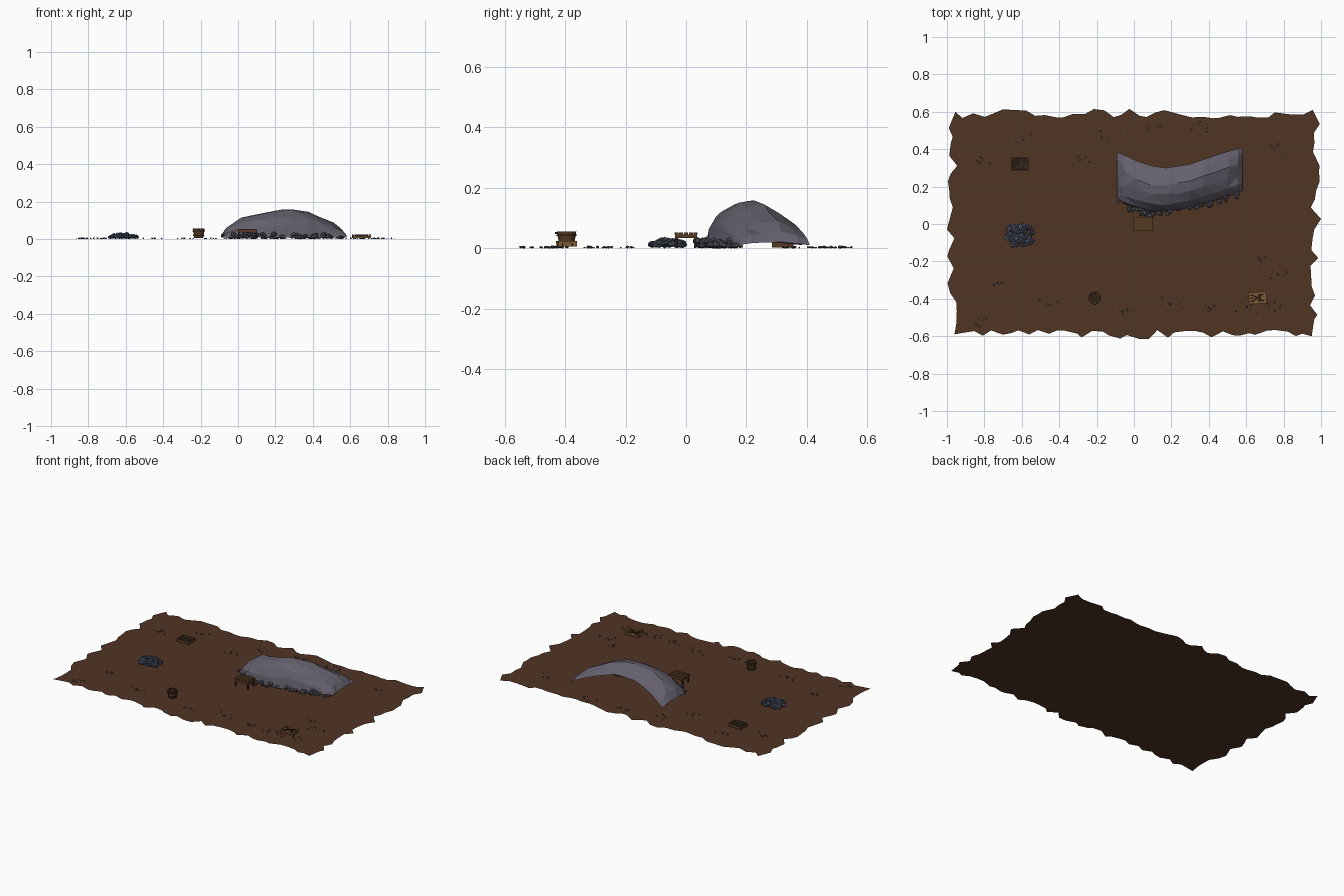
import bpy, bmesh, math, random
from mathutils import Vector, Matrix

random.seed(7)
cube = bpy.data.objects.get("Cube")
if cube:
    bpy.data.objects.remove(cube, do_unlink=True)


def material(name, r, g, b):
    m = bpy.data.materials.new(name)
    m.use_nodes = True
    m.diffuse_color = (r, g, b, 1)
    m.node_tree.nodes["Principled BSDF"].inputs["Base Color"].default_value = (r, g, b, 1)
    return m


EARTH = material("earth brown", .08, .035, .017)
ROCK = material("purple grey rock", .125, .115, .15)
RUBBLE = material("rubble grey", .09, .085, .11)
ORE = material("blue grey ore", .075, .085, .13)
PEBBLE = material("pebble grey", .085, .08, .075)
WOOD = material("brown wood", .09, .042, .016)
DARK = material("dark wood", .03, .015, .008)
PALE = material("pale wood", .22, .10, .035)


def finish(bm, name, mat, loc=(0, 0, 0), turn=0):
    mesh = bpy.data.meshes.new(name)
    bm.to_mesh(mesh)
    bm.free()
    mesh.materials.append(mat)
    ob = bpy.data.objects.new(name, mesh)
    ob.location = loc
    ob.rotation_euler.z = turn
    bpy.context.collection.objects.link(ob)
    return ob


def add_box(bm, centre, size, turn=0):
    m = Matrix.Translation(centre) @ Matrix.Rotation(turn, 4, 'Z') @ Matrix.Diagonal((*size, 1))
    bmesh.ops.create_cube(bm, size=1, matrix=m)


def boxes(name, mat, parts, loc, turn=0):
    bm = bmesh.new()
    for p in parts:
        add_box(bm, *p)
    return finish(bm, name, mat, loc, turn)


def add_stone(bm, centre, r, squash=.75):
    m = Matrix.Translation(centre) @ Matrix.Rotation(random.uniform(0, 6), 4, 'Z')
    new = bmesh.ops.create_icosphere(bm, subdivisions=1, radius=1)["verts"]
    stretch = random.uniform(.8, 1.25)
    for v in new:
        v.co *= r * random.uniform(.78, 1.1)
        v.co.x *= stretch
        v.co.z *= squash
        v.co = m @ v.co


# Ground sheet with a torn edge
def torn(n, low, high):
    vals = [random.uniform(low, high) for _ in range(n)]
    vals[n // 2] = high
    return vals


bm = bmesh.new()
outline = []
long_n, short_n = 38, 22
for side, (n, low, high) in enumerate([(long_n, .565, .615), (short_n, .94, 1)] * 2):
    half = .93 if side % 2 == 0 else .55
    for i, d in enumerate(torn(n, low, high)):
        t = -half + 2 * half * (i + random.uniform(.2, .8)) / n
        p = [(t, -d), (d, t), (-t, d), (-d, -t)][side]
        outline.append(bm.verts.new((*p, 0)))
    corner = [(.95, -.6), (.955, .61), (-.955, .6), (-.96, -.59)][side]
    outline.append(bm.verts.new((*corner, 0)))
face = bm.faces.new(outline)
bmesh.ops.triangulate(bm, faces=[face])
finish(bm, "ground", EARTH)

# Rock outcrop: open shell, stations of (x, front y, back y, crown z, back rim z)
stations = [
    (-.09, .14, .385, .02, .01), (-.055, .11, .37, .065, .025), (.02, .08, .335, .115, .05),
    (.1, .065, .31, .135, .07), (.17, .07, .30, .148, .09), (.24, .075, .31, .158, .1),
    (.30, .09, .32, .161, .105), (.37, .105, .345, .145, .09), (.43, .125, .365, .12, .075),
    (.50, .15, .388, .088, .05), (.55, .165, .402, .055, .03), (.58, .18, .41, .02, .01)]
bm = bmesh.new()
rows = []
for k, (x, front, back, crown, rim) in enumerate(stations):
    w = back - front
    inner = 0 < k < len(stations) - 1
    row = []
    for t, h in [(0, 0), (.05, .42), (.17, .74), (.38, .93), (.62, 1), (.82, .95)]:
        wob = random.uniform(-.012, .012) if inner and 0 < t else 0
        z = .008 + (crown - .008) * min(1, h + wob * 4)
        if t == .82:
            z = max(rim, .45 * crown + .55 * rim)
        row.append(bm.verts.new((x + wob, front + w * t + wob * .8, z)))
    row.append(bm.verts.new((x, back, rim)))
    rows.append(row)
for a, b in zip(rows, rows[1:]):
    for i in range(len(a) - 1):
        bm.faces.new((a[i], b[i], b[i + 1], a[i + 1]))
bmesh.ops.triangulate(bm, faces=bm.faces[:])
finish(bm, "rock_outcrop", ROCK)

# Rubble along the foot of the outcrop
bm = bmesh.new()
for k in range(85):
    x = random.uniform(-.085, .56)
    base = .13 - .075 * math.sin(math.pi * min(1, (x + .09) / .4)) if x < .11 else .055 + (x - .11) * .24
    r = random.uniform(.008, .02)
    add_stone(bm, (x, base + random.uniform(-.02, .025), r * .7 + random.choice((0, 0, .012))), r)
finish(bm, "outcrop_rubble", RUBBLE)

# Heap of ore
bm = bmesh.new()
for k in range(110):
    a, d = random.uniform(0, 6.28), math.sqrt(random.random())
    r = random.uniform(.009, .015)
    z = r * .7 + .024 * (1 - d) ** .6 * random.random()
    add_stone(bm, (-.61 + .08 * d * math.cos(a), -.06 + .063 * d * math.sin(a), z), r)
finish(bm, "ore_heap", ORE)

# Loose pebbles in clusters near the borders
clusters = [(-.83, .33), (-.82, -.52), (-.6, .46), (-.45, -.42), (-.15, .47), (.1, .52), (.37, .52),
            (.74, .41), (.77, -.27), (.66, -.18), (.22, -.43), (.4, -.45), (.55, -.45), (.75, -.44),
            (-.05, -.46), (-.72, -.33), (.64, -.45), (-.27, .34)]
bm = bmesh.new()
for cx, cy in clusters:
    for k in range(7):
        r = random.uniform(.003, .007)
        add_stone(bm, (cx + random.gauss(0, .03), cy + random.gauss(0, .018), r * .6), r)
finish(bm, "loose_pebbles", PEBBLE)

# Slatted table beside the outcrop
spot = (.05, 0, 0)
boxes("table_slats", WOOD, [((0, -.032 + .016 * i, .049), (.104, .0135, .006)) for i in range(5)], spot)
boxes("table_frame", WOOD, [((s * .047, 0, .04), (.008, .074, .012)) for s in (-1, 1)]
      + [((0, s * .034, .04), (.1, .006, .012)) for s in (-1, 1)], spot)
boxes("table_legs", DARK, [((s * .045, t * .031, .018), (.008, .008, .036))
                           for s in (-1, 1) for t in (-1, 1)], spot)

# Wooden bucket: outer wall, inner wall and floor in one lathe, then hoops
def lathe(name, mat, profile, loc, n=12):
    bm = bmesh.new()
    rings = [[bm.verts.new((r * math.cos(2 * math.pi * i / n), r * math.sin(2 * math.pi * i / n), z))
              for i in range(n)] for r, z in profile]
    for a, b in zip(rings, rings[1:]):
        for i in range(n):
            j = (i + 1) % n
            bm.faces.new((a[i], a[j], b[j], b[i]))
    bm.faces.new(rings[-1])
    return finish(bm, name, mat, loc)


spot = (-.21, -.395, 0)
lathe("bucket", WOOD, [(.024, .006), (.032, .055), (.026, .055), (.021, .014)], spot)
for z in (.018, .043):
    r = .0255 + (z - .006) * .16
    lathe("bucket_hoop", DARK, [(r, z - .003), (r + .0015, z - .003), (r + .0025, z + .003), (r - .003, z + .003)],
          spot).data.polygons[-1].hide = False
boxes("bucket_handle", DARK, [((0, -.034, .05), (.012, .008, .006))], spot)
# Dark floor sits above the hoop covers
lathe("bucket_inside", DARK, [(.026, .0475), (.0265, .049)], spot)

# Pale crate lid with a dark cross
spot, turn = (.66, -.395, 0), .06
boxes("pale_crate_boards", PALE, [((0, -.024 + .016 * i, .011), (.096, .015, .01)) for i in range(4)], spot, turn)
boxes("pale_crate_rims", PALE, [((s * .044, 0, .019), (.008, .064, .008)) for s in (-1, 1)], spot, turn)
boxes("crate_cross", DARK, [((0, 0, .02), (.075, .01, .007), s * .55) for s in (-1, 1)], spot, turn)

# Shallow tray filled with stones
spot = (-.61, .32, 0)
boxes("tray_sides", WOOD, [((s * .042, 0, .012), (.007, .07, .02)) for s in (-1, 1)]
      + [((0, s * .0325, .012), (.091, .006, .02)) for s in (-1, 1)], spot)
boxes("tray_floor", DARK, [((0, 0, .006), (.08, .06, .006))], spot)
bm = bmesh.new()
for k in range(16):
    add_stone(bm, (random.uniform(-.033, .033), random.uniform(-.024, .024), .012), random.uniform(.005, .008))
finish(bm, "tray_stones", PEBBLE, spot)
